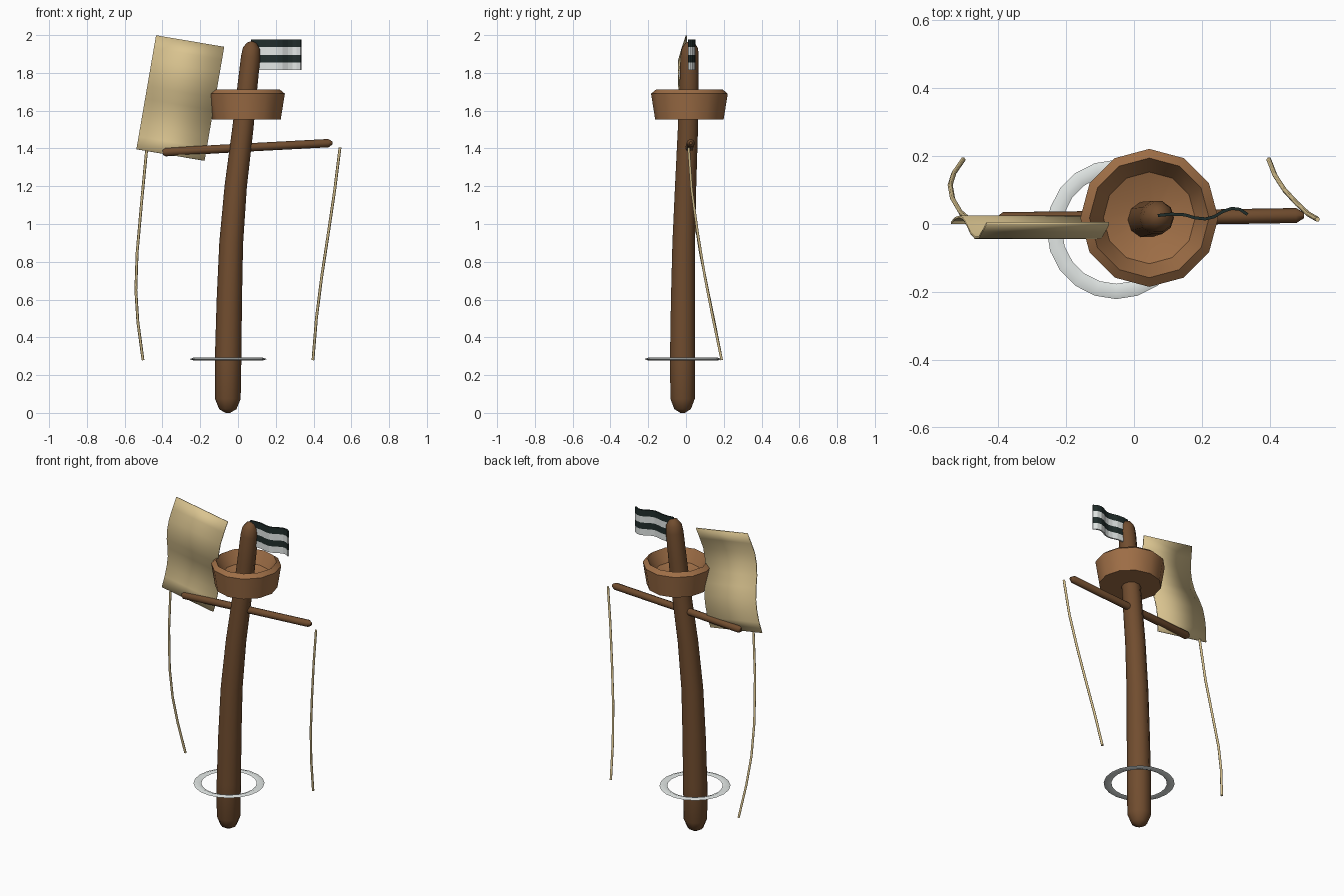
import bpy, bmesh, math
from mathutils import Vector

if "Cube" in bpy.data.objects:
    bpy.data.objects.remove(bpy.data.objects["Cube"])


def material(name, rgb):
    lin = [((c / 255 + 0.055) / 1.055) ** 2.4 for c in rgb]
    m = bpy.data.materials.new(name)
    m.diffuse_color = (*lin, 1)
    m.use_nodes = True
    m.node_tree.nodes["Principled BSDF"].inputs["Base Color"].default_value = m.diffuse_color
    return m


DARK_WOOD = material("dark wood", (113, 77, 47))
LIGHT_WOOD = material("light wood", (158, 110, 70))
CANVAS = material("canvas", (218, 196, 144))
WHITE = material("off white", (226, 231, 229))
BLACK = material("dark cloth", (32, 45, 43))


def finish(name, bm, mats, angle=None):
    bmesh.ops.recalc_face_normals(bm, faces=bm.faces)
    mesh = bpy.data.meshes.new(name)
    bm.to_mesh(mesh)
    bm.free()
    obj = bpy.data.objects.new(name, mesh)
    bpy.context.collection.objects.link(obj)
    for m in mats:
        mesh.materials.append(m)
    if angle:
        bpy.ops.object.select_all(action='DESELECT')
        bpy.context.view_layer.objects.active = obj
        obj.select_set(True)
        bpy.ops.object.shade_smooth_by_angle(angle=math.radians(angle))
    return obj


def tube(name, points, sides, mat, angle=50):
    """Loft rings of (x, y, z, radius) set square to the path."""
    bm = bmesh.new()
    pos = [Vector(p[:3]) for p in points]
    rings = []
    for i, p in enumerate(points):
        t = (pos[min(i + 1, len(pos) - 1)] - pos[max(i - 1, 0)]).normalized()
        u = Vector((0, 1, 0)).cross(t).normalized()
        v = t.cross(u)
        rings.append([bm.verts.new(pos[i] + p[3] * (u * math.cos(a) + v * math.sin(a)))
                      for a in (math.tau * k / sides for k in range(sides))])
    for a, b in zip(rings, rings[1:]):
        for k in range(sides):
            j = (k + 1) % sides
            bm.faces.new((a[k], a[j], b[j], b[k]))
    bm.faces.new(rings[0])
    bm.faces.new(rings[-1])
    return finish(name, bm, [mat], angle)


def lathe(name, profile, centre, sides, mat, closed, angle=40):
    """Turn an (r, z) profile about a vertical axis, with a vertex at the back."""
    bm = bmesh.new()
    rings = [[bm.verts.new((centre[0] + r * math.sin(math.tau * k / sides),
                            centre[1] + r * math.cos(math.tau * k / sides), z))
              for k in range(sides)] for r, z in profile]
    pairs = list(zip(rings, rings[1:] + rings[:1]))
    for a, b in pairs if closed else pairs[:-1]:
        for k in range(sides):
            j = (k + 1) % sides
            bm.faces.new((a[k], a[j], b[j], b[k]))
    if not closed:
        bm.faces.new(rings[0])
        bm.faces.new(rings[-1])
    return finish(name, bm, [mat], angle)


def cloth(name, columns, mats, thickness, angle=None):
    """Sheet from rows of points; the material alternates across each row."""
    bm = bmesh.new()
    grid = [[bm.verts.new(p) for p in col] for col in columns]
    for a, b in zip(grid, grid[1:]):
        for k in range(len(a) - 1):
            f = bm.faces.new((a[k], b[k], b[k + 1], a[k + 1]))
            f.material_index = k % len(mats)
    obj = finish(name, bm, mats, angle)
    mod = obj.modifiers.new("thickness", 'SOLIDIFY')
    mod.thickness = thickness
    mod.offset = 0
    return obj


# Bent mast with rounded ends
tube("mast", [
    (-.054, -.018, 0, .012), (-.054, -.018, .02, .046), (-.054, -.018, .075, .068),
    (-.052, -.018, .3, .070), (-.046, -.016, .6, .067), (-.036, -.012, .9, .063),
    (-.012, -.002, 1.2, .059), (.025, .010, 1.5, .056), (.049, .016, 1.72, .053),
    (.067, .019, 1.885, .051), (.071, .021, 1.93, .045),
    (.074, .022, 1.958, .026), (.075, .022, 1.967, .006)], 10, DARK_WOOD)

# Lookout basket with a bevelled rim and a hollow bowl
lathe("lookout_basket", [
    (.03, 1.552), (.181, 1.552), (.203, 1.69), (.176, 1.712), (.135, 1.635), (.04, 1.60)],
    (.045, .018), 12, LIGHT_WOOD, False)

# Crossbar with tapered tips
tube("crossbar", [
    (-.398, .012, 1.380, .014), (-.385, .012, 1.381, .023), (.045, .018, 1.405, .022),
    (.478, .025, 1.428, .022), (.50, .025, 1.429, .008)], 8, DARK_WOOD)

# Rippled sail, tilted to one side
ripple = [.004, .017, .021, .016, -.003, -.028, -.040, -.039, -.020, .002]
rows = []
for i, y in enumerate(ripple):
    v = i / (len(ripple) - 1)
    left = Vector((-.538 + .104 * v, y, 1.396 + .602 * v))
    rows.append([left, left + Vector((.361, 0, -.061))])
cloth("sail", rows, [CANVAS], .007, 25)

# Striped flag waving from the mast head
wave = [(.07, .025), (.11, .029), (.15, .027), (.18, .018), (.21, .015), (.235, .021),
        (.262, .037), (.288, .046), (.312, .043), (.334, .028)]
cloth("flag", [[(x, y, 1.976 - .0402 * k) for k in range(5)] for x, y in wave],
      [BLACK, WHITE], .009)

# Flat ring around the mast foot
lathe("foot_ring", [(.205, .285), (.182, .293), (.160, .285), (.182, .277)],
      (-.052, -.016), 20, WHITE, True)

# Loose hanging ropes
ROPES = {
    "left_rope": [(-.484, .012, 1.39), (-.510, .034, 1.12), (-.534, .075, .85),
                  (-.541, .115, .65), (-.530, .150, .48), (-.503, .189, .28)],
    "right_rope": [(.540, .014, 1.405), (.512, .030, 1.18), (.478, .062, .95),
                   (.443, .100, .72), (.415, .143, .50), (.397, .189, .28)],
}
for name, path in ROPES.items():
    tube(name, [(*p, .0075) for p in path], 6, CANVAS, 70)
